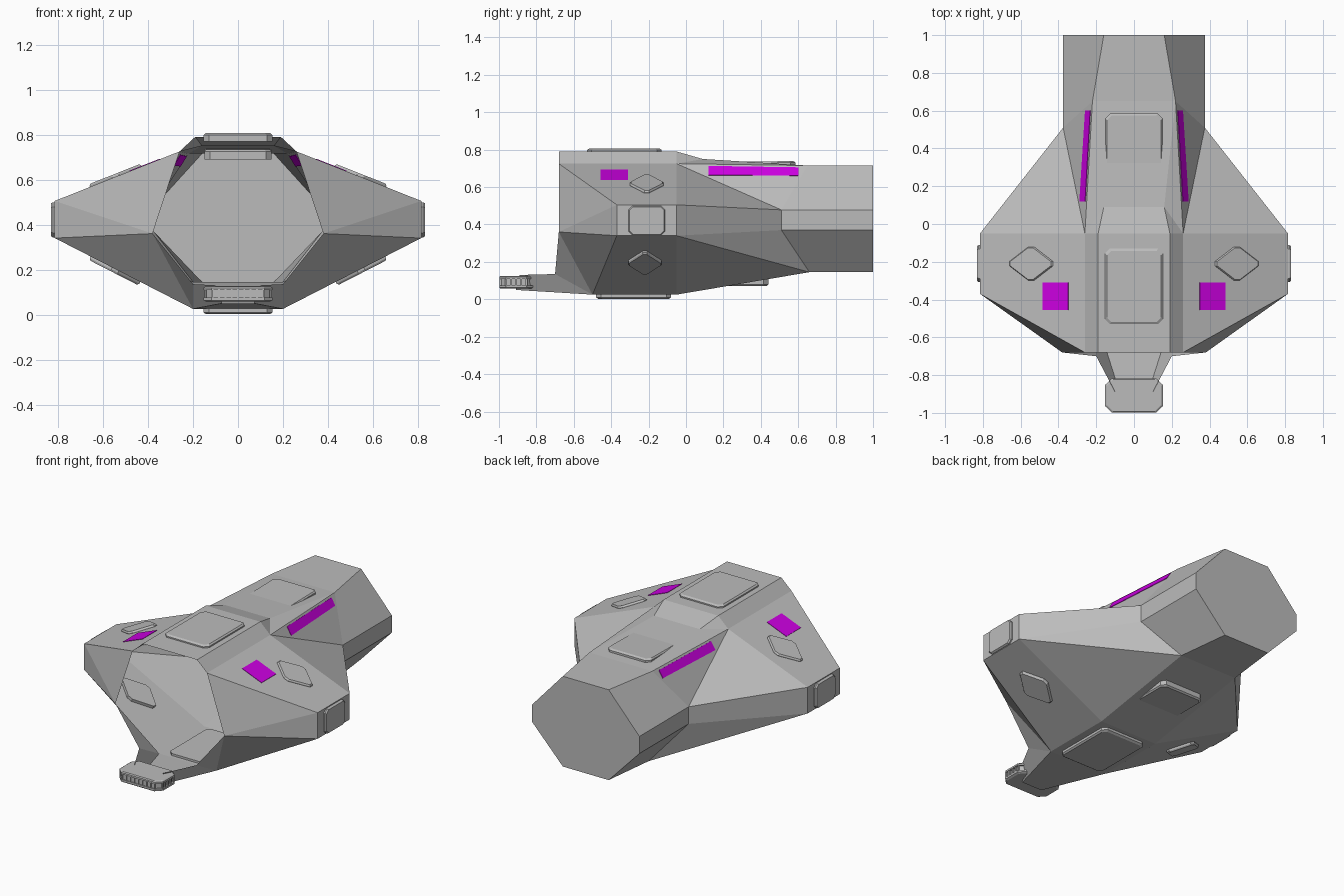
import bpy, bmesh, math
from mathutils import Vector, Matrix

if "Cube" in bpy.data.objects:
    bpy.data.objects.remove(bpy.data.objects["Cube"], do_unlink=True)


def material(name, color):
    mat = bpy.data.materials.new(name)
    mat.use_nodes = True
    mat.diffuse_color = color
    mat.node_tree.nodes["Principled BSDF"].inputs["Base Color"].default_value = color
    return mat


GREY = material("hull_grey", (0.5, 0.5, 0.5, 1))
MAGENTA = material("marking_magenta", (0.6, 0.0, 0.75, 1))


def finish(bm, name, mat, matrix=Matrix()):
    bmesh.ops.recalc_face_normals(bm, faces=bm.faces)
    mesh = bpy.data.meshes.new(name)
    bm.to_mesh(mesh)
    bm.free()
    mesh.materials.append(mat)
    obj = bpy.data.objects.new(name, mesh)
    obj.matrix_world = matrix
    bpy.context.collection.objects.link(obj)
    return obj


def outline(corners, cut):
    """Polygon with every corner cut off at the given distance."""
    pts = []
    for i, c in enumerate(corners):
        c = Vector(c)
        for other in (corners[i - 1], corners[(i + 1) % len(corners)]):
            pts.append(c + (Vector(other) - c).normalized() * cut)
    return pts


def rect(a, b):
    return [(-a, -b), (a, -b), (a, b), (-a, b)]


def diamond(a, b):
    return [(-a, 0), (0, -b), (a, 0), (0, b)]


def prism(name, pts, levels, matrix=Matrix(), mat=GREY):
    """Stack of scaled outlines; levels are (height, scale) pairs."""
    bm = bmesh.new()
    rings = [[bm.verts.new((p.x * s, p.y * s, z)) for p in pts] for z, s in levels]
    for low, high in zip(rings, rings[1:]):
        for i in range(len(pts)):
            bm.faces.new((low[i - 1], low[i], high[i], high[i - 1]))
    bm.faces.new(rings[0])
    bm.faces.new(rings[-1])
    return finish(bm, name, mat, matrix)


# Hull: one half of an open-fronted shell, named points joined into flat panels
P = dict(
    T0=(.19, -.68, .79), T1=(.19, -.05, .79), T2=(.16, .09, .75),
    S0=(.26, -.68, .725), S1=(.26, -.05, .725),
    Q=(.22, .65, .715), E=(.16, 1, .715), F=(.38, -.68, .36),
    W0=(.815, -.37, .505), W1=(.815, -.05, .505),
    V0=(.815, -.37, .34), V1=(.815, -.05, .34),
    R1=(.375, .51, .478), R2=(.375, .51, .37),
    X1=(.375, 1, .478), X2=(.375, 1, .37),
    B0=(.2, -.5, .025), B1=(.2, -.05, .025), B2=(.2, .66, .145), B3=(.16, 1, .145),
    N0=(.2, -.7, .135), N1=(.1, -.89, .13), M=(.07, -.91, .05))
SIDE = ["T0 T1 S1 S0", "S0 S1 W1 W0", "S0 W0 F", "F W0 V0", "W0 W1 V1 V0",
        "V0 V1 B1 B0", "F V0 B0", "F B0 N0", "N0 B0 M N1", "T1 T2 S1",
        "S1 T2 Q", "S1 R1 W1", "S1 Q R1", "W1 R1 R2 V1", "V1 R2 B2", "V1 B2 B1",
        "Q E X1 R1", "R1 X1 X2 R2", "R2 X2 B3 B2"]
CENTRE = ["T0 T1", "T1 T2", "T2 Q", "Q E", "E X1", "X1 X2", "X2 B3",
          "B3 B2", "B2 B1", "B1 B0", "B0 M"]

bm = bmesh.new()
right = {k: bm.verts.new(p) for k, p in P.items()}
left = {k: bm.verts.new((-p[0], p[1], p[2])) for k, p in P.items()}
for names in SIDE:
    for half in (right, left):
        bm.faces.new([half[k] for k in names.split()])
for names in CENTRE:
    a, b = names.split()
    bm.faces.new((right[a], right[b], left[b], left[a]))
finish(bm, "hull", GREY)

# Armour plates along the centre line
PLATE = [(-.02, 1), (.008, 1), (.016, .94)]
FLIP = Matrix.Rotation(math.pi, 4, "Y")
prism("top_plate", outline(rect(.153, .2), .025), PLATE, Matrix.Translation((0, -.33, .79)))
prism("belly_plate", outline(rect(.153, .2), .025), PLATE,
      Matrix.Translation((0, -.28, .018)) @ FLIP)
prism("rear_top_plate", outline(rect(.15, .23), .025), [(-.03, 1), (.006, 1), (.014, .95)],
      Matrix.Translation((0, .355, .722)) @ Matrix.Rotation(.015, 4, "X"))
prism("rear_belly_plate", outline(rect(.15, .18), .025), [(-.04, 1), (.008, 1), (.016, .95)],
      Matrix.Translation((0, .26, .086)) @ FLIP)

for side, label in ((1, "left"), (-1, "right")):
    mirror = Matrix.Scale(side, 4, (1, 0, 0))

    def place(loc, angle):
        return mirror @ Matrix.Translation(loc) @ Matrix.Rotation(angle, 4, "Y")

    # Wing plates: tip, upper and lower
    prism(label + "_tip_plate", outline(rect(.078, .098), .02), PLATE,
          place((.815, -.21, .421), math.pi / 2))
    prism(label + "_upper_diamond", outline(diamond(.14, .1), .02), PLATE,
          place((.542, -.21, .61), math.atan2(.22, .555)))
    prism(label + "_lower_diamond", outline(diamond(.14, .1), .02), PLATE,
          place((.545, -.22, .2), math.pi - math.atan2(.315, .615)))

    # Painted square on the wing top
    prism(label + "_square_marking", [Vector(c) for c in rect(.073, .073)],
          [(-.003, 1), (.003, 1)],
          place((.415, -.383, .663), math.atan2(.22, .555)), MAGENTA)

    # Painted stripe beside the spine, laid on the rear shoulder panel
    s, q, r = (Vector(P[k]) for k in ("S1", "Q", "R1"))
    n = (r - s).cross(q - s).normalized()
    bm = bmesh.new()
    layers = []
    for lift in (-.003, .003):
        ring = []
        for x, y in ((.257, .12), (.287, .12), (.257, .6), (.23, .6)):
            z = s.z - (n.x * (x - s.x) + n.y * (y - s.y)) / n.z
            ring.append(bm.verts.new(mirror @ (Vector((x, y, z)) + n * lift)))
        layers.append(ring)
        bm.faces.new(ring)
    for i in range(4):
        bm.faces.new((layers[0][i - 1], layers[0][i], layers[1][i], layers[1][i - 1]))
    finish(bm, label + "_stripe_marking", MAGENTA)

# Nose bumper: two rails around a core, with posts between them
base = Matrix.Translation((0, -.908, 0))
shape = outline(rect(.153, .09), .035)
prism("bumper_lower_rail", shape, [(.057, .92), (.063, 1), (.075, 1)], base)
prism("bumper_upper_rail", shape, [(.108, 1), (.119, 1), (.125, .94)], base)
prism("bumper_core", shape, [(.07, .92), (.112, .92)], base)
post = [Vector(c) for c in rect(.004, .005)]
for i in range(9):
    prism("bumper_front_post", post, [(.07, 1), (.112, 1)],
          Matrix.Translation((-.112 + .028 * i, -.992, 0)))
for side in (1, -1):
    for i in range(5):
        prism("bumper_side_post", post, [(.07, 1), (.112, 1)],
              Matrix.Translation((side * .146, -.963 + .0275 * i, 0)))
